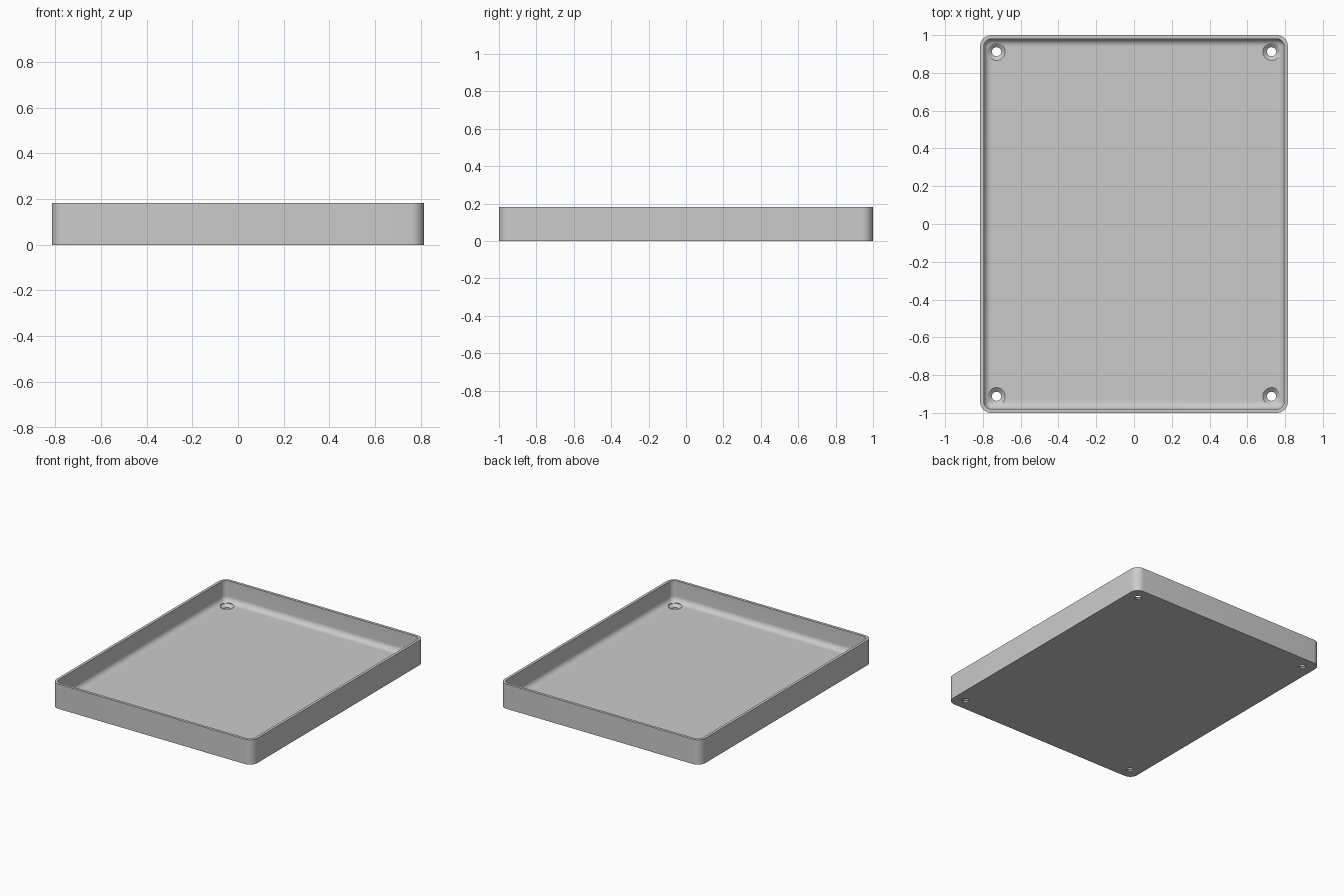
import bpy, bmesh
from math import sin, cos, pi, radians

if "Cube" in bpy.data.objects:
    bpy.data.objects.remove(bpy.data.objects["Cube"], do_unlink=True)

HALF_X, HALF_Y, HEIGHT = 0.815, 1.0, 0.182
CORNER, WALL, FLOOR, FILLET = 0.06, 0.02, 0.03, 0.04
STEPS = 10

grey = bpy.data.materials.new("plain grey")
grey.use_nodes = True
colour = (0.6, 0.6, 0.6, 1)
grey.diffuse_color = colour
grey.node_tree.nodes["Principled BSDF"].inputs["Base Color"].default_value = colour


def rounded_ring(inset, z):
    """Rounded rectangle outline, moved inward by inset."""
    r = max(CORNER - inset, 0)
    cx, cy = HALF_X - CORNER, HALF_Y - CORNER
    points = []
    for k, (sx, sy) in enumerate([(1, 1), (-1, 1), (-1, -1), (1, -1)]):
        for i in range(STEPS + 1):
            a = (k + i / STEPS) * pi / 2
            points.append((sx * cx + r * cos(a), sy * cy + r * sin(a), z))
    return points


def circle_ring(x, y, r, z, n=48):
    return [(x + r * cos(2 * pi * i / n), y + r * sin(2 * pi * i / n), z) for i in range(n)]


def loft(name, rings):
    """Skin a closed solid through a list of rings."""
    bm = bmesh.new()
    loops = [[bm.verts.new(p) for p in ring] for ring in rings]
    n = len(loops[0])
    for a, b in zip(loops, loops[1:]):
        for i in range(n):
            j = (i + 1) % n
            bm.faces.new((a[i], a[j], b[j], b[i]))
    bm.faces.new(loops[0][::-1])
    bm.faces.new(loops[-1])
    bmesh.ops.remove_doubles(bm, verts=bm.verts, dist=1e-5)
    bmesh.ops.recalc_face_normals(bm, faces=bm.faces)
    mesh = bpy.data.meshes.new(name)
    bm.to_mesh(mesh)
    bm.free()
    mesh.materials.append(grey)
    obj = bpy.data.objects.new(name, mesh)
    bpy.context.collection.objects.link(obj)
    return obj


# Tray: outer wall, flat rim, inner wall and a fillet running into the floor
profile = [(0, 0), (0, HEIGHT), (WALL, HEIGHT)]
for i in range(STEPS + 1):
    a = i / STEPS * pi / 2
    profile.append((WALL + FILLET * (1 - cos(a)), FLOOR + FILLET * (1 - sin(a))))
tray = loft("tray", [rounded_ring(inset, z) for inset, z in profile])

# Countersunk screw holes in the four corners
hole = [(0.024, -0.02), (0.024, 0.01), (0.046, 0.029), (0.046, 0.1)]
bpy.context.view_layer.objects.active = tray
for sx in (-1, 1):
    for sy in (-1, 1):
        cutter = loft("hole_cutter", [circle_ring(sx * 0.728, sy * 0.912, r, z) for r, z in hole])
        cutter.hide_render = True
        cut = tray.modifiers.new("screw hole", "BOOLEAN")
        cut.operation, cut.solver, cut.object = "DIFFERENCE", "EXACT", cutter
        bpy.ops.object.modifier_apply(modifier=cut.name)
        bpy.data.objects.remove(cutter, do_unlink=True)

# Smooth curves, crisp edges
for obj in bpy.context.selected_objects:
    obj.select_set(False)
tray.select_set(True)
bpy.ops.object.shade_smooth_by_angle(angle=radians(30))
